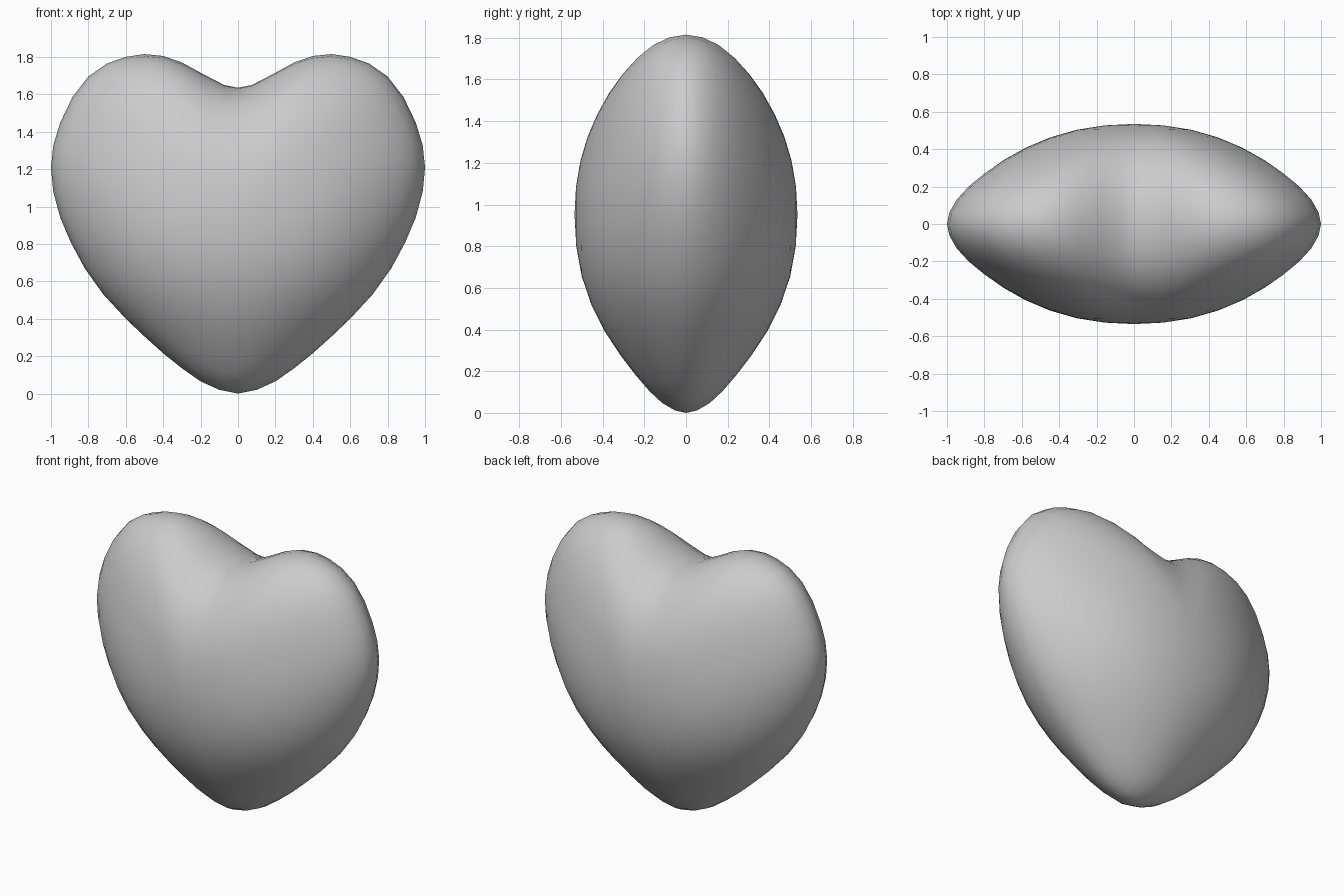
import bpy, bmesh, math

if "Cube" in bpy.data.objects:
    bpy.data.objects.remove(bpy.data.objects["Cube"])

# Right half of the heart outline (x, z), from the dip round to the bottom tip
HALF = [(0, 1.635), (0.075, 1.65), (0.19, 1.71), (0.3, 1.77), (0.4, 1.805),
        (0.5, 1.815), (0.6, 1.80), (0.7, 1.765), (0.8, 1.695), (0.885, 1.585),
        (0.95, 1.45), (0.987, 1.33), (1.0, 1.21), (0.988, 1.08), (0.95, 0.94),
        (0.895, 0.81), (0.82, 0.67), (0.72, 0.53), (0.6, 0.40), (0.5, 0.305),
        (0.4, 0.215), (0.3, 0.135), (0.2, 0.065), (0.1, 0.02), (0, 0.0)]
outline = HALF + [(-x, z) for x, z in HALF[-2:0:-1]]
N = len(outline)
CZ, DEPTH, RINGS = 0.95, 0.535, 10


def ring_point(x, z, r, side):
    """Shrink the outline towards the centre and puff it out in y.
    Inner rings blend from a heart into a plain oval, so the dip fades out."""
    dz = z - CZ
    oval = 1 / math.hypot(x, dz / (0.865 if dz > 0 else 0.95))
    s = r * (r * r + (1 - r * r) * oval)
    up = max(0.0, dz / 0.865) ** 2
    down = max(0.0, -dz / 0.95) ** 2
    # roundness: nearly elliptical at the top, leaner at the sides and tip
    power = 0.58 - 0.07 * up + 0.03 * down
    power += (0.3 - 0.2 * up + 0.3 * down) * r * r * (1 - r * r)
    y = DEPTH * max(0.0, 1 - r * r) ** power
    return (x * s, side * y, CZ + dz * s)


bm = bmesh.new()
# Shared rim
rim = [bm.verts.new(ring_point(x, z, 1.0, 1)) for x, z in outline]

# Front and back cushions
for side in (-1, 1):
    outer = rim
    for k in range(RINGS - 1, 0, -1):
        r = math.sin(math.pi / 2 * k / RINGS)
        inner = [bm.verts.new(ring_point(x, z, r, side)) for x, z in outline]
        for i in range(N):
            j = (i + 1) % N
            bm.faces.new((outer[i], outer[j], inner[j], inner[i]))
        outer = inner
    centre = bm.verts.new((0, side * DEPTH, CZ))
    for i in range(N):
        bm.faces.new((outer[i], outer[(i + 1) % N], centre))

bmesh.ops.recalc_face_normals(bm, faces=bm.faces)
for f in bm.faces:
    f.smooth = True
mesh = bpy.data.meshes.new("heart")
bm.to_mesh(mesh)
bm.free()
heart = bpy.data.objects.new("heart", mesh)
bpy.context.collection.objects.link(heart)
